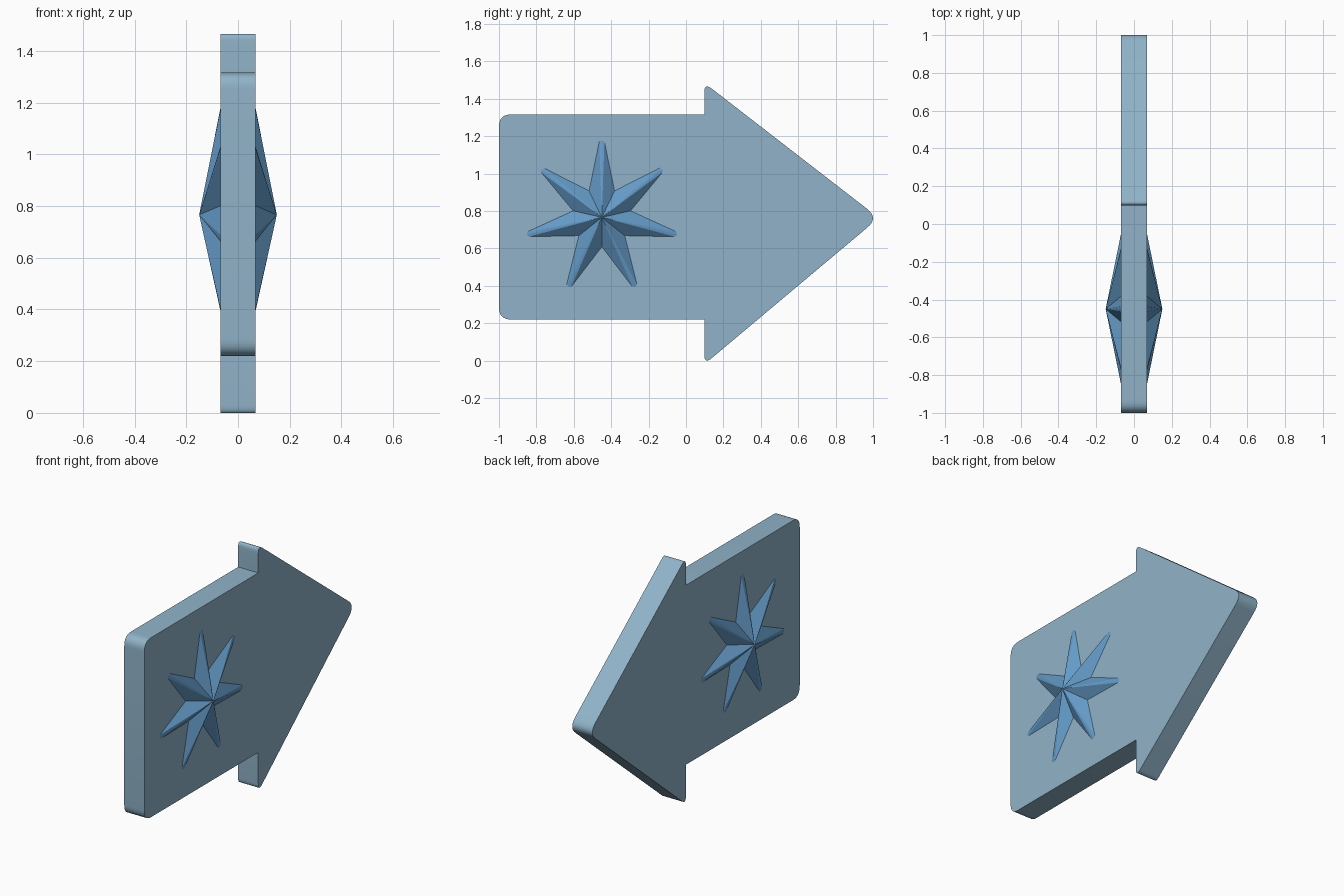
import bpy, bmesh
from math import sin, cos, pi, radians
from mathutils import Vector

if "Cube" in bpy.data.objects:
    bpy.data.objects.remove(bpy.data.objects["Cube"])

HALF = 0.068          # half thickness of the plate
CY, CZ = -0.45, 0.766  # star centre


def material(name, color):
    m = bpy.data.materials.new(name)
    m.diffuse_color = color
    m.use_nodes = True
    m.node_tree.nodes["Principled BSDF"].inputs["Base Color"].default_value = m.diffuse_color
    return m


def finish(bm, name, mat):
    bmesh.ops.recalc_face_normals(bm, faces=bm.faces)
    me = bpy.data.meshes.new(name)
    bm.to_mesh(me)
    bm.free()
    me.materials.append(mat)
    ob = bpy.data.objects.new(name, me)
    bpy.context.collection.objects.link(ob)
    return ob


def rounded(corners, steps=8):
    """Outline with each (y, z, cut) corner replaced by a small curve."""
    pts = []
    for i, (y, z, cut) in enumerate(corners):
        p = Vector((y, z))
        if not cut:
            pts.append(p)
            continue
        a = p + (Vector(corners[i - 1][:2]) - p).normalized() * cut
        b = p + (Vector(corners[(i + 1) % len(corners)][:2]) - p).normalized() * cut
        for k in range(steps + 1):
            t = k / steps
            pts.append(a * (1 - t) ** 2 + p * 2 * t * (1 - t) + b * t * t)
    return pts


# Arrow plate: rounded outline extruded across x
outline = rounded([
    (-1.0, 0.22, 0.065), (0.098, 0.22, 0), (0.098, -0.02, 0.05),
    (1.031, 0.763, 0.08), (0.098, 1.485, 0.05),
    (0.098, 1.316, 0), (-1.0, 1.316, 0.065)])
bm = bmesh.new()
face = bm.faces.new([bm.verts.new((-HALF, p.x, p.y)) for p in outline])
ext = bmesh.ops.extrude_face_region(bm, geom=[face], use_keep_orig=True)
bmesh.ops.translate(bm, vec=(2 * HALF, 0, 0),
                    verts=[v for v in ext["geom"] if isinstance(v, bmesh.types.BMVert)])
plate = finish(bm, "arrow_plate", material("plate_blue", (0.28, 0.45, 0.58, 0.85)))
bpy.context.view_layer.objects.active = plate
plate.select_set(True)
bpy.ops.object.shade_smooth_by_angle(angle=radians(30))

# Seven-pointed faceted stars with blunt tips, one on each side
star_blue = material("star_blue", (0.13, 0.33, 0.58, 1))
for side, name in ((1, "star_right"), (-1, "star_left")):
    bm = bmesh.new()
    apex = bm.verts.new((side * 0.15, CY, CZ))
    ring = []
    for i in range(7):
        a = i * 2 * pi / 7
        for r, off in ((0.405, -0.034), (0.412, 0), (0.405, 0.034), (0.157, pi / 7)):
            ring.append(bm.verts.new((side * HALF, CY + r * sin(a + off), CZ + r * cos(a + off))))
    for i, v in enumerate(ring):
        tri = [apex, ring[(i + 1) % len(ring)], v]
        bm.faces.new(tri if side > 0 else tri[::-1])
    finish(bm, name, star_blue)
